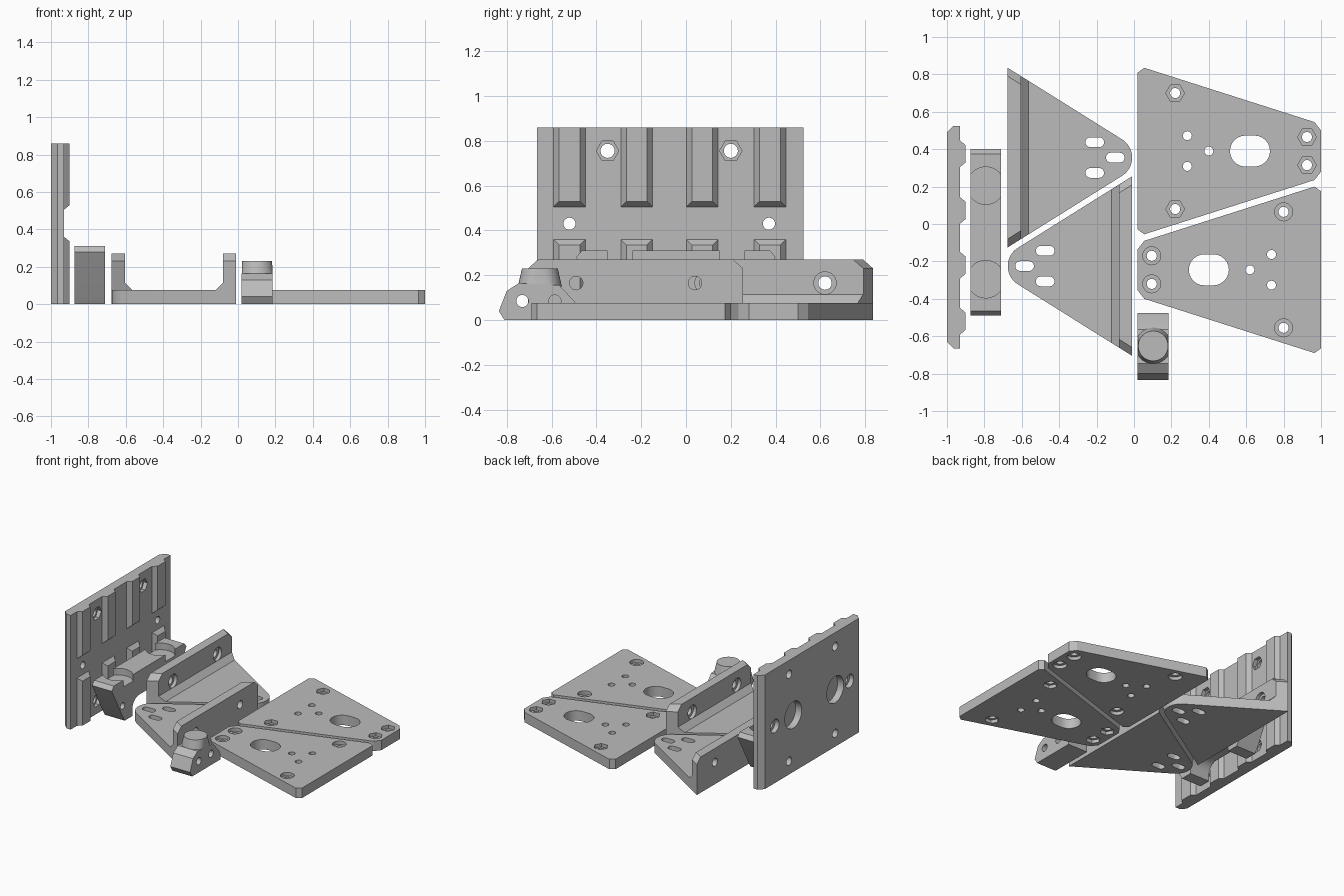
import bpy, bmesh, math
from mathutils import Matrix, Vector

if "Cube" in bpy.data.objects:
    bpy.data.objects.remove(bpy.data.objects["Cube"])

grey = bpy.data.materials.new("grey_plastic")
grey.diffuse_color = (0.5, 0.5, 0.5, 1)
grey.use_nodes = True
grey.node_tree.nodes["Principled BSDF"].inputs["Base Color"].default_value = grey.diffuse_color


def finish(name, bm):
    bmesh.ops.recalc_face_normals(bm, faces=bm.faces)
    me = bpy.data.meshes.new(name)
    bm.to_mesh(me)
    bm.free()
    me.materials.append(grey)
    ob = bpy.data.objects.new(name, me)
    bpy.context.collection.objects.link(ob)
    return ob


def hull(name, pts):
    bm = bmesh.new()
    for p in pts:
        bm.verts.new(p)
    out = bmesh.ops.convex_hull(bm, input=bm.verts)
    loose = [v for v in bm.verts if not v.link_faces]
    bmesh.ops.delete(bm, geom=loose, context='VERTS')
    bmesh.ops.dissolve_limit(bm, angle_limit=0.01, verts=bm.verts, edges=bm.edges)
    return finish(name, bm)


def prism(name, profile, lo, hi, axis='Z'):
    """Extrude a profile: (x, y) along Z or (y, z) along X."""
    bm = bmesh.new()
    at = lambda a, b, t: (a, b, t) if axis == 'Z' else (t, a, b)
    face = bm.faces.new([bm.verts.new(at(a, b, lo)) for a, b in profile])
    ext = bmesh.ops.extrude_face_region(bm, geom=[face])
    step = Vector((0, 0, hi - lo)) if axis == 'Z' else Vector((hi - lo, 0, 0))
    bmesh.ops.translate(bm, vec=step, verts=[v for v in ext['geom'] if isinstance(v, bmesh.types.BMVert)])
    return finish(name, bm)


def arc(cx, cy, r, a0, a1, n):
    return [(cx + r * math.cos(math.radians(a0 + (a1 - a0) * i / n)),
             cy + r * math.sin(math.radians(a0 + (a1 - a0) * i / n))) for i in range(n + 1)]


def circle(c, r, n=32):
    return arc(c[0], c[1], r, 0, 360 - 360 / n, n - 1)


def slot(c, half, r):
    return arc(c[0] + half - r, c[1], r, -90, 90, 12) + arc(c[0] - half + r, c[1], r, 90, 270, 12)


def cut(ob, profile, lo, hi, axis='Z'):
    cutter = prism("cutter", profile, lo, hi, axis)
    cutter.hide_render = True
    mod = ob.modifiers.new("cut", 'BOOLEAN')
    mod.operation, mod.solver, mod.object = 'DIFFERENCE', 'EXACT', cutter
    bpy.context.view_layer.objects.active = ob
    bpy.ops.object.modifier_apply(modifier=mod.name)
    bpy.data.objects.remove(cutter, do_unlink=True)


def copy(ob, name, matrix):
    dup = ob.copy()
    dup.data = ob.data.copy()
    dup.data.transform(matrix)
    dup.name = name
    bpy.context.collection.objects.link(dup)


# Upright mounting plate with chamfered corners
back = prism("upright_plate", [(-1, -.63), (-.965, -.665), (-.93, -.665), (-.93, .525),
                               (-.965, .525), (-1, .49)], 0, .86)
for y in (-.35, .2):
    for z in (.1, .755):                       # nut pockets
        cut(back, circle((y, z), .05, 6), -.96, -.8, 'X')
        cut(back, circle((y, z), .042 * .75, 24), -1.1, -.8, 'X')
for y in (-.52, .37):                          # countersunk screw holes
    cut(back, circle((y, .43), .05), -1.1, -.965, 'X')
    cut(back, circle((y, .43), .027, 24), -1.1, -.8, 'X')
for y in (-.35, .15):                          # round blind pockets at the back
    cut(back, circle((y, .43), .1, 40), -1.1, -.95, 'X')

# Raised bevelled ribs on the plate
for i, y in enumerate((-.52, -.22, .0725, .375)):
    for tag, z0, z1, i0, i1 in (("lower", 0, .36, 0, .025), ("upper", .505, .86, .025, 0)):
        pts = [(-.93, y + s * .071, z) for s in (-1, 1) for z in (z0, z1)]
        pts += [(-.9, y + s * .046, z) for s in (-1, 1) for z in (z0 + i0, z1 - i1)]
        hull(f"{tag}_rib_{i + 1}", pts)

# Bridge block with two round seats and an arched underside
half = [(.2, 0), (.29, 0), (.315, .04), (.445, .28), (.42, .31)]
arch = arc(.12, .05, .08, 0, 90, 8)
side = [(-.045 + y, z) for y, z in half]
other = [(-.045 - y, z) for y, z in reversed(half)]
bridge = prism("bridge_block", side + other + [(-.045 - y, z) for y, z in arch]
               + [(-.045 + y, z) for y, z in reversed(arch)], -.875, -.71, 'X')
for s in (-1, 1):
    cut(bridge, circle((-.7925, -.045 + s * .25), .1, 48), .26, .4)
    cut(bridge, circle((-.045 + s * .315, .12), .025, 24), -1, -.6, 'X')

# Triangular bracket: base, upright flange and fillet
cy = .355
base = prism("bracket_base", [(-.675, cy - .48)] + arc(-.125, cy, .115, -58, 58, 20)
             + [(-.675, cy + .48)], 0, .075)
for c in ((-.21, cy + .082), (-.21, cy - .082), (-.1, cy)):
    cut(base, slot(c, .05, .026), -.1, .2)
pts = []
for s in (-1, 1):
    for x, h in ((-.675, .48), (-.605, .436)):
        pts += [(x, cy + s * h, .075), (x, cy + s * h, .23), (x, cy + s * (h - .045), .27)]
flange = hull("bracket_flange", pts)
for y in (cy - .265, cy + .265):
    cut(flange, circle((y, .165), .05), -.63, -.5, 'X')
    cut(flange, circle((y, .165), .03, 24), -.8, -.5, 'X')
fillet = hull("bracket_fillet", [(x, cy + s * h, z) for s in (-1, 1) for x, h, z in
              ((-.605, .436, .075), (-.605, .436, .115), (-.565, .411, .075))])
turn = Matrix.Translation((-.685, .13, 0)) @ Matrix.Rotation(math.pi, 4, 'Z')
for ob in (base, flange, fillet):
    copy(ob, "second_" + ob.name, turn)

# Tapered flat plate with nut pockets above and counterbores below
cy = .39
right = [(.02, -.42), (.055, -.445), (.965, -.155), (1, -.11)]
plate = prism("tapered_plate", [(x, cy + y) for x, y in right]
              + [(x, cy - y) for x, y in reversed(right)], 0, .075)
for c in ((.22, cy + .31), (.22, cy - .31), (.925, cy + .075), (.925, cy - .075)):
    cut(plate, circle(c, .05, 6), .05, .2)
    cut(plate, circle(c, .048), -.1, .025)
    cut(plate, circle(c, .027, 24), -.1, .2)
for c in ((.285, cy + .082), (.285, cy - .082), (.4, cy)):
    cut(plate, circle(c, .024, 24), -.1, .2)
cut(plate, slot((.62, cy), .107, .083), -.1, .2)
copy(plate, "flipped_tapered_plate",
     Matrix.Translation((1.02, -.635, .075)) @ Matrix.Rotation(math.pi, 4, 'Y'))

# Small clamp block with a tapered round boss
clamp = prism("clamp_block", [(-.81, 0), (-.475, 0), (-.475, .045), (-.495, .08), (-.565, .155),
                              (-.745, .165), (-.8, .13), (-.835, .04)], .02, .185, 'X')
for y in (-.73, -.585):
    cut(clamp, circle((y, .085), .027, 24), -.1, .3, 'X')
hull("clamp_boss", [(min(max(x, .02), .185), y, z) for r, z in ((.098, .15), (.08, .23))
                    for x, y in circle((.1025, -.652), r, 40)])

# Smooth the round walls, keep edges crisp
bpy.ops.object.select_all(action='DESELECT')
for ob in bpy.context.scene.objects:
    ob.select_set(True)
bpy.context.view_layer.objects.active = back
bpy.ops.object.shade_smooth_by_angle(angle=math.radians(25))
